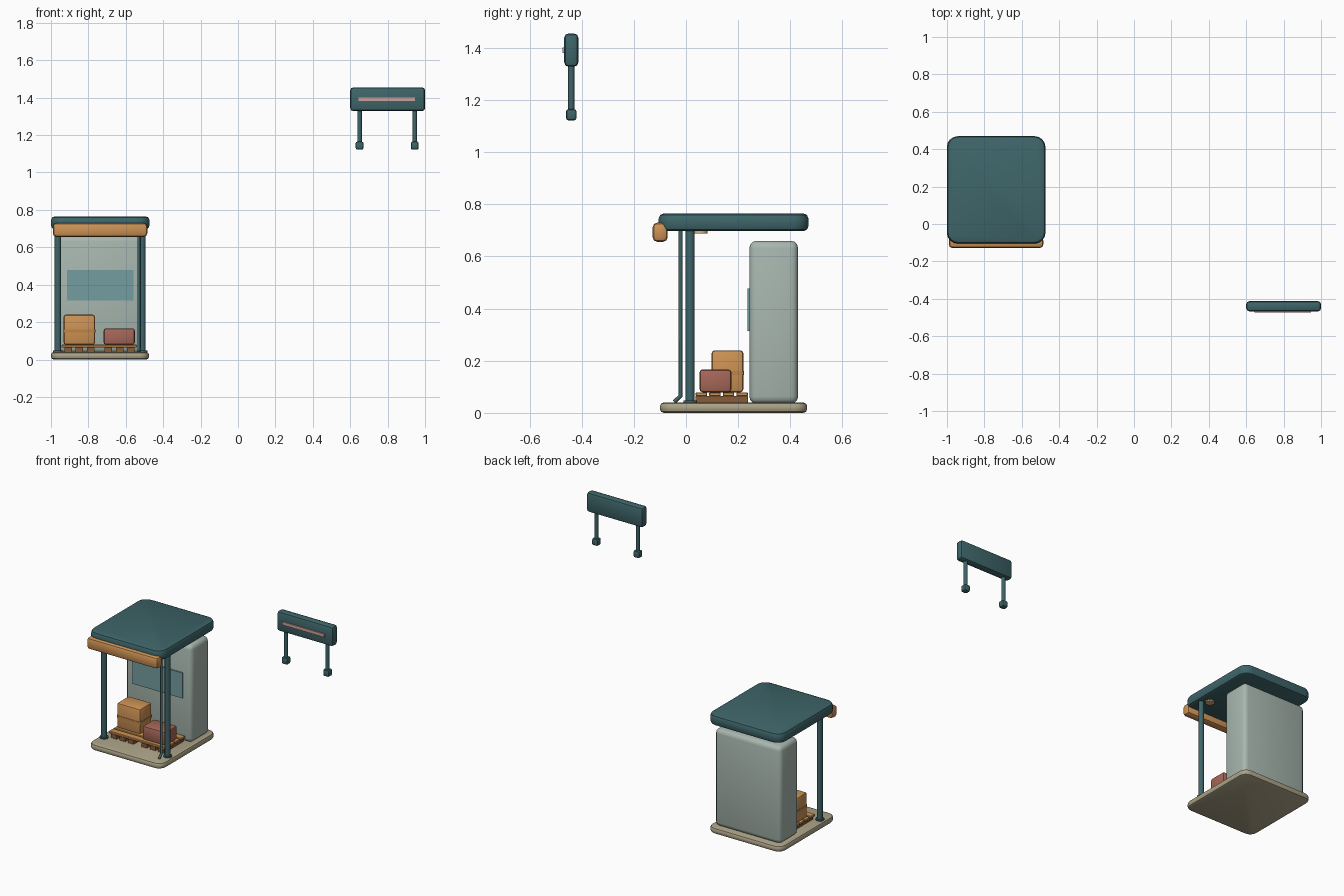
import bpy, bmesh, math
from mathutils import Vector

if "Cube" in bpy.data.objects:
    bpy.data.objects.remove(bpy.data.objects["Cube"])


def material(name, r, g, b):
    lin = [((c / 255 + 0.055) / 1.055) ** 2.4 for c in (r, g, b)]
    m = bpy.data.materials.new(name)
    m.use_nodes = True
    m.diffuse_color = (*lin, 1)
    m.node_tree.nodes["Principled BSDF"].inputs["Base Color"].default_value = (*lin, 1)
    return m


teal = material("dark teal", 62, 101, 105)
stone = material("warm stone", 172, 163, 136)
wall_grey = material("pale grey green", 168, 183, 175)
orange = material("orange tan", 206, 147, 84)
tan = material("strap tan", 190, 132, 72)
red = material("brick red", 166, 103, 88)
brown = material("pallet brown", 134, 92, 58)
glass = material("blue glass", 117, 157, 160)
pink = material("dusty pink", 205, 160, 156)
cream = material("lamp cream", 212, 180, 130)


def finish(obj, mat):
    obj.data.materials.append(mat)
    bpy.ops.object.select_all(action="DESELECT")
    obj.select_set(True)
    bpy.context.view_layer.objects.active = obj
    bpy.ops.object.shade_smooth_by_angle(angle=math.radians(35))
    return obj


def box(name, mat, xs, ys, zs, corner=0.0, edge=0.0, segments=2):
    """Box between limits: rounded upright corners, then softened rims."""
    bm = bmesh.new()
    bmesh.ops.create_cube(bm, size=1)
    for v in bm.verts:
        v.co = Vector([(a + b) / 2 + c * (b - a) for c, (a, b) in zip(v.co, (xs, ys, zs))])
    if corner:
        upright = [e for e in bm.edges
                   if abs(e.verts[0].co.z - e.verts[1].co.z) > 1e-5]
        bmesh.ops.bevel(bm, geom=upright, offset=corner, segments=4,
                        profile=0.5, affect="EDGES")
    if edge:
        rim = [e for e in bm.edges if not corner
               or abs(e.verts[0].co.z - e.verts[1].co.z) < 1e-5]
        bmesh.ops.bevel(bm, geom=rim, offset=edge, segments=segments,
                        profile=0.5, affect="EDGES")
    mesh = bpy.data.meshes.new(name)
    bm.to_mesh(mesh)
    bm.free()
    obj = bpy.data.objects.new(name, mesh)
    bpy.context.collection.objects.link(obj)
    return finish(obj, mat)


def rod(name, mat, x, y, z0, z1, radius, sides=12):
    bpy.ops.mesh.primitive_cylinder_add(vertices=sides, radius=radius, depth=z1 - z0,
                                        location=(x, y, (z0 + z1) / 2))
    obj = bpy.context.object
    obj.name = name
    return finish(obj, mat)


MID = -0.737

# Kiosk shell
box("floor_slab", stone, (-1, -0.475), (-0.1, 0.465), (0, 0.04), 0.05, 0.015)
box("roof", teal, (-1, -0.473), (-0.105, 0.47), (0.697, 0.765), 0.06, 0.02)
box("front_fascia", orange, (-0.99, -0.485), (-0.128, -0.07), (0.656, 0.73), 0, 0.018)
box("back_cabinet", wall_grey, (-0.972, -0.502), (0.243, 0.43), (0.035, 0.66), 0, 0.028, 3)
box("wall_screen", glass, (-0.913, -0.56), (0.235, 0.244), (0.315, 0.478))

# Posts, foot plates and ceiling lamps on both sides
for side, label in ((-1, "right"), (1, "left")):
    x = MID + side * 0.226
    rod(label + "_post", teal, x, 0.016, 0.035, 0.7, 0.0175)
    rod(label + "_post_foot", teal, x, 0.016, 0.04, 0.048, 0.026)
    rod(label + "_lamp", cream, MID + side * 0.19, 0.055, 0.689, 0.7, 0.028, 16)

# Drain pipe with a kicked-out lower end
curve = bpy.data.curves.new("drain_pipe", "CURVE")
curve.dimensions = "3D"
curve.bevel_depth = 0.008
curve.bevel_resolution = 2
curve.use_fill_caps = True
path = [(-0.53, -0.021, 0.71), (-0.53, -0.021, 0.065), (-0.53, -0.045, 0.042)]
spline = curve.splines.new("POLY")
spline.points.add(len(path) - 1)
for point, co in zip(spline.points, path):
    point.co = (*co, 1)
pipe = bpy.data.objects.new("drain_pipe", curve)
bpy.context.collection.objects.link(pipe)
curve.materials.append(teal)

# Pallet: deck boards across bearers
for i in range(4):
    y = 0.037 + i * 0.052
    box(f"pallet_board_{i + 1}", orange, (-0.945, -0.54), (y, y + 0.044), (0.064, 0.079), 0, 0.003, 1)
for i in range(6):
    x = -0.928 + i * 0.06 + (0.035 if i > 2 else 0)
    box(f"pallet_bearer_{i + 1}", brown, (x, x + 0.04), (0.037, 0.238), (0.04, 0.065))

# Cargo
box("large_crate", orange, (-0.932, -0.765), (0.098, 0.22), (0.079, 0.24), 0, 0.012)
box("large_crate_strap", tan, (-0.934, -0.763), (0.096, 0.222), (0.145, 0.16), 0.01)
box("small_crate", red, (-0.718, -0.552), (0.052, 0.174), (0.079, 0.167), 0, 0.012)

# Separate raised sign with two hanging legs
box("sign_board", teal, (0.6, 1.0), (-0.467, -0.413), (1.328, 1.455), 0, 0.016)
box("sign_stripe", pink, (0.645, 0.945), (-0.474, -0.466), (1.381, 1.401))
for x, label in ((0.65, "right"), (0.945, "left")):
    rod(label + "_sign_leg", teal, x, -0.44, 1.15, 1.34, 0.012)
    box(label + "_sign_foot", teal, (x - 0.021, x + 0.021), (-0.46, -0.42), (1.122, 1.165), 0, 0.009)
